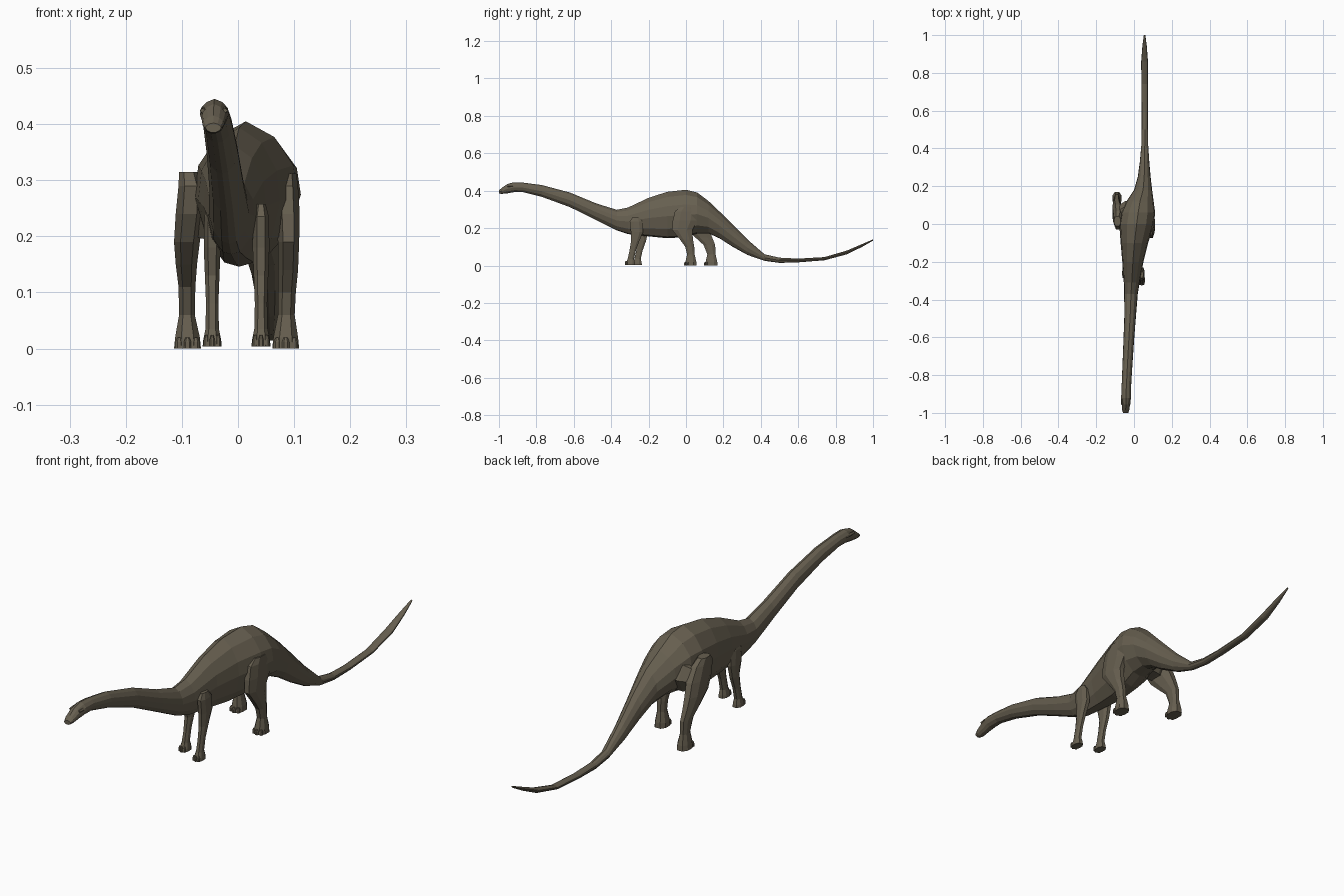
import bpy, bmesh, math

hide = bpy.data.materials.new("hide_brown")
hide.diffuse_color = (0.135, 0.115, 0.08, 1)


def loft(name, rings):
    """Skin a list of equal-length rings and cap both ends."""
    bm = bmesh.new()
    loops = [[bm.verts.new(p) for p in r] for r in rings]
    n = len(loops[0])
    for a, b in zip(loops, loops[1:]):
        for i in range(n):
            j = (i + 1) % n
            bm.faces.new((a[i], a[j], b[j], b[i]))
    bm.faces.new(loops[0])
    bm.faces.new(loops[-1])
    bmesh.ops.recalc_face_normals(bm, faces=bm.faces)
    me = bpy.data.meshes.new(name)
    bm.to_mesh(me)
    bm.free()
    me.materials.append(hide)
    ob = bpy.data.objects.new(name, me)
    bpy.context.collection.objects.link(ob)
    return ob


# Cross-section of neck, trunk and tail, mirrored left to right
half = [(0, 1), (0.55, 0.78), (0.92, 0.38), (1, -0.05), (0.78, -0.6), (0.36, -0.94)]
section = half + [(0, -1)] + [(-x, z) for x, z in half[:0:-1]]


def body_ring(y, cx, w, lo, hi):
    m, h = (lo + hi) / 2, (hi - lo) / 2
    return [(cx + w * x, y, m + h * z) for x, z in section]


# Stations: y, centre x, half width, bottom z, top z
neck_and_trunk = [
    (-1.0, -0.044, 0.014, 0.385, 0.402), (-0.985, -0.044, 0.019, 0.383, 0.415),
    (-0.955, -0.043, 0.022, 0.386, 0.436), (-0.92, -0.042, 0.026, 0.392, 0.445),
    (-0.87, -0.041, 0.025, 0.392, 0.443), (-0.77, -0.036, 0.026, 0.367, 0.430),
    (-0.62, -0.028, 0.028, 0.312, 0.390), (-0.48, -0.02, 0.031, 0.243, 0.332),
    (-0.37, -0.016, 0.036, 0.188, 0.298), (-0.31, -0.012, 0.042, 0.168, 0.310),
    (-0.20, -0.006, 0.056, 0.156, 0.362), (-0.10, 0.002, 0.073, 0.146, 0.394),
    (0.0, 0.014, 0.092, 0.152, 0.405), (0.06, 0.022, 0.090, 0.170, 0.390)]
tail = [
    (0.12, 0.032, 0.072, 0.172, 0.345), (0.18, 0.048, 0.048, 0.145, 0.288),
    (0.25, 0.054, 0.034, 0.100, 0.218), (0.33, 0.056, 0.025, 0.056, 0.138),
    (0.42, 0.057, 0.018, 0.025, 0.060), (0.50, 0.057, 0.017, 0.014, 0.042),
    (0.60, 0.057, 0.017, 0.017, 0.037), (0.74, 0.056, 0.017, 0.028, 0.045),
    (0.86, 0.056, 0.018, 0.060, 0.080), (0.94, 0.056, 0.012, 0.099, 0.114),
    (1.0, 0.056, 0.004, 0.133, 0.140)]
loft("body_neck_and_tail", [body_ring(*s) for s in neck_and_trunk + tail])

# Brow ridges on the head
for side, label in ((1, "right"), (-1, "left")):
    loft("brow_" + label, [[(-0.043 + side * (0.019 + 0.006 * math.cos(a)), y,
                             0.424 + 0.008 * math.sin(a) * s)
                            for a in [k * math.tau / 5 for k in range(5)]]
                           for y, s in ((-0.955, 0.5), (-0.935, 1), (-0.905, 0.6))])


def leg(name, stations):
    """Lofted leg with z, x, y, half widths; toes along the front of the foot."""
    oct_ring = [(0.5, -1), (1, -0.45), (1, 0.45), (0.5, 1),
                (-0.5, 1), (-1, 0.45), (-1, -0.45), (-0.5, -1)]
    loft(name, [[(x + hx * a, y + hy * b, z) for a, b in oct_ring]
                for z, x, y, hx, hy in stations])
    z, x, y, hx, hy = stations[-1]
    for i in (-1, 0, 1):
        tx, ty, r = x + i * hx * 0.62, y - hy * (0.98 - 0.18 * abs(i)), hx * 0.28
        loft(f"{name}_toe_{i + 2}", [[(tx + r * s * a, ty + r * s * b, h)
                                      for a, b in oct_ring]
                                     for h, s in ((z, 1), (z + 0.012, 0.95), (z + 0.02, 0.5))])


# Front legs: z, y, half width x, half width y
front = [(0.258, -0.268, 0.008, 0.018), (0.235, -0.267, 0.014, 0.034),
         (0.18, -0.262, 0.015, 0.033), (0.13, -0.272, 0.013, 0.022),
         (0.08, -0.285, 0.011, 0.017), (0.035, -0.295, 0.012, 0.017),
         (0.015, -0.297, 0.016, 0.024), (0.004, -0.297, 0.017, 0.025)]
leg("front_leg_right", [(z, 0.041, y, a, b) for z, y, a, b in front])
leg("front_leg_left", [(z, -0.046, y + 0.036 - 0.01 * (z > 0.15), a, b) for z, y, a, b in front])

# Back legs: right one planted forward, left one stretched behind
leg("back_leg_right", [
    (0.312, 0.088, 0.005, 0.016, 0.035), (0.29, 0.088, 0.003, 0.019, 0.062),
    (0.24, 0.089, -0.005, 0.021, 0.066), (0.19, 0.090, -0.020, 0.019, 0.054),
    (0.14, 0.089, 0.002, 0.018, 0.035), (0.10, 0.087, 0.020, 0.016, 0.024),
    (0.06, 0.086, 0.026, 0.015, 0.020), (0.02, 0.085, 0.026, 0.022, 0.029),
    (0.0, 0.085, 0.026, 0.024, 0.030)])
leg("back_leg_left", [
    (0.315, -0.088, 0.015, 0.017, 0.026), (0.29, -0.084, 0.020, 0.022, 0.050),
    (0.24, -0.086, 0.042, 0.025, 0.062), (0.19, -0.091, 0.066, 0.023, 0.058),
    (0.15, -0.092, 0.095, 0.019, 0.045), (0.11, -0.091, 0.125, 0.015, 0.031),
    (0.06, -0.091, 0.136, 0.014, 0.022), (0.02, -0.090, 0.136, 0.022, 0.031),
    (0.0, -0.090, 0.136, 0.024, 0.033)])

# Left haunch joining the stretched thigh to the trunk
loft("haunch_left", [[(x, y + hy * math.cos(k * math.tau / 6), z + hz * math.sin(k * math.tau / 6))
                      for k in range(6)]
                     for x, y, z, hy, hz in ((-0.085, 0.045, 0.24, 0.05, 0.045),
                                             (-0.05, 0.06, 0.245, 0.06, 0.06),
                                             (0.02, 0.06, 0.26, 0.07, 0.075))])
